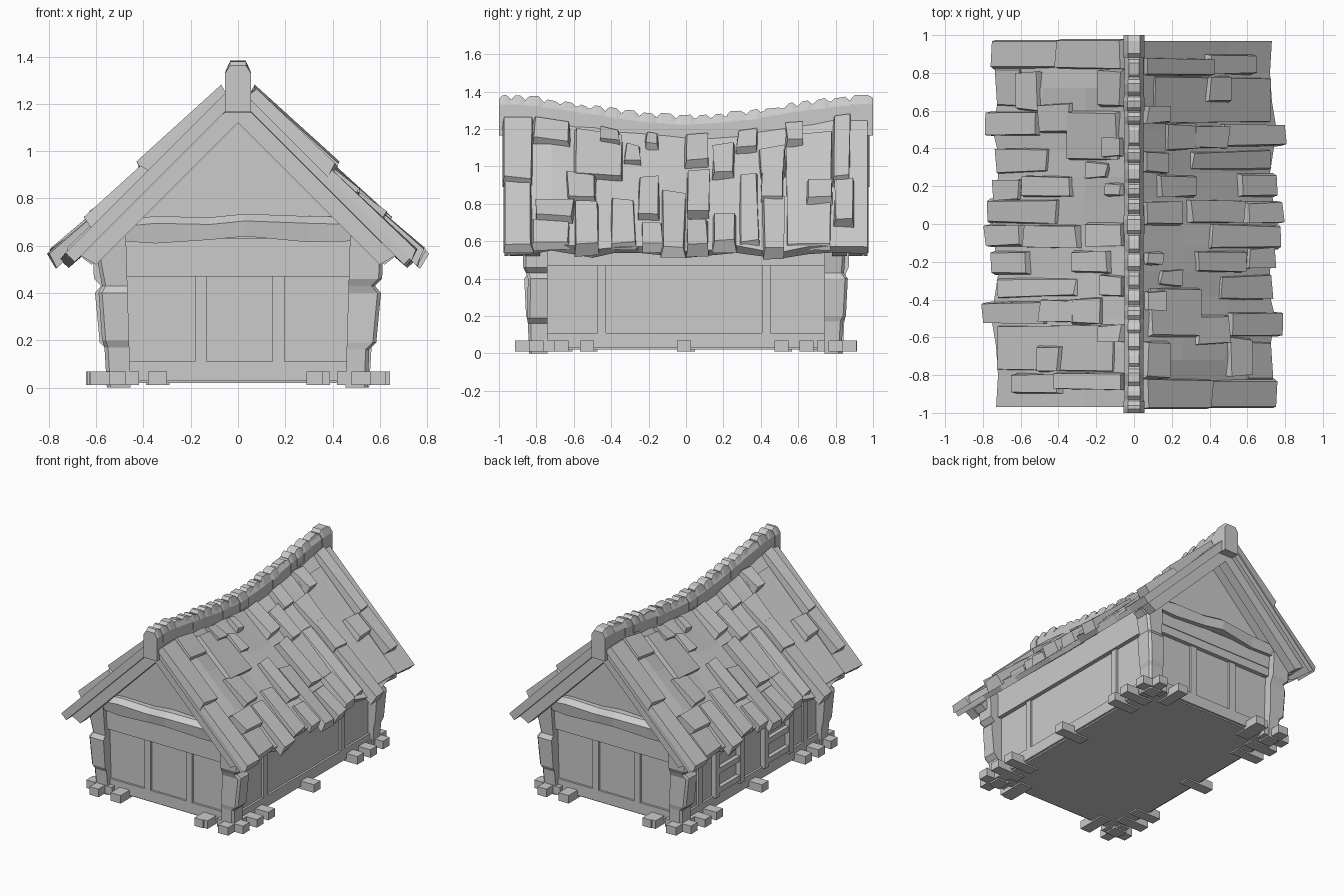
import bpy, math, random
from mathutils import Matrix, Vector

random.seed(4)
TURN = Matrix.Rotation(math.pi, 4, 'Z')
BOX = [(0, 3, 2, 1), (4, 5, 6, 7), (0, 1, 5, 4), (1, 2, 6, 5), (2, 3, 7, 6), (3, 0, 4, 7)]


def add(name, verts, faces, twin=True):
    """Flat shaded mesh; the building repeats when turned half way round."""
    me = bpy.data.meshes.new(name)
    me.from_pydata([Vector(v) for v in verts], [], faces)
    me.update()
    import bmesh
    bm = bmesh.new()
    bm.from_mesh(me)
    bmesh.ops.recalc_face_normals(bm, faces=bm.faces)
    bm.to_mesh(me)
    bm.free()
    ob = bpy.data.objects.new(name, me)
    bpy.context.collection.objects.link(ob)
    if twin:
        other = bpy.data.objects.new(name + "_opposite", me)
        other.matrix_world = TURN
        bpy.context.collection.objects.link(other)
    return ob


def box(name, x0, x1, y0, y1, z0, z1, twin=True):
    v = [(x, y, z) for z in (z0, z1) for x, y in ((x0, y0), (x1, y0), (x1, y1), (x0, y1))]
    return add(name, v, BOX, twin)


def loft(name, rings, twin=True):
    n = len(rings[0])
    faces = [tuple(range(n)), tuple(range(n * (len(rings) - 1), n * len(rings)))]
    for k in range(len(rings) - 1):
        for i in range(n):
            j = (i + 1) % n
            faces.append((k * n + i, k * n + j, k * n + n + j, k * n + n + i))
    return add(name, [p for r in rings for p in r], faces, twin)


def prism(name, outline, y0, y1, twin=True):
    return loft(name, [[(x, y, z) for x, z in outline] for y in (y0, y1)], twin)


def jit(a):
    return random.uniform(-a, a)


def sag(y):
    return 0.105 * math.cos(math.pi * y / 2) ** 2


def roof_z(x, y):
    return 1.3 - x - sag(y) * (1 - x / 0.75)


# Walls and gables
box("wall_body", -0.52, 0.52, -0.79, 0.79, 0.02, 0.66, False)
prism("gable_wall", [(-0.52, 0.6), (0.52, 0.6), (0.52, 0.67), (0, 1.19), (-0.52, 0.67)], -0.795, -0.75)

# End wall framing
box("end_bottom_rail", -0.5, 0.5, -0.805, -0.77, 0.03, 0.11)
box("end_top_rail", -0.5, 0.5, -0.82, -0.77, 0.47, 0.53)
box("end_upper_beam", -0.5, 0.5, -0.825, -0.77, 0.53, 0.63)
for x in (-0.158, 0.172):
    box("end_stud", x - 0.025, x + 0.025, -0.805, -0.77, 0.1, 0.48)
loft("gable_beam", [[(x, -0.78, a), (x, -y, a), (x, -y - 0.01, b - 0.03), (x, -y + 0.03, b), (x, -0.78, b)]
                    for x, y, a, b in ((-0.5, 0.85, 0.62, 0.71), (-0.35, 0.855, 0.61, 0.725),
                                       (-0.12, 0.86, 0.625, 0.72), (0.03, 0.875, 0.64, 0.735),
                                       (0.3, 0.85, 0.615, 0.725), (0.5, 0.85, 0.62, 0.72))])

# Side wall framing: plain on the right, window bays on the left
for s in (1, -1):
    def side(name, y0, y1, z0, z1, d=0.535):
        box(name, *sorted((s * 0.5, s * d)), y0, y1, z0, z1, False)
    side("side_bottom_rail", -0.76, 0.76, 0.03, 0.11)
    side("side_top_rail", -0.76, 0.76, 0.47, 0.66, 0.55)
    if s > 0:
        for y in (-0.45, 0.43):
            side("side_stud", y - 0.023, y + 0.023, 0.1, 0.48)
    else:
        for y in (-0.6, 0.6):
            side("side_stud", y - 0.023, y + 0.023, 0.1, 0.48)
        for c in (-0.27, 0.29):
            for d in (-0.14, 0.14):
                side("window_jamb", c + d - 0.023, c + d + 0.023, 0.1, 0.48, 0.555)
            for z in (0.14, 0.28, 0.42):
                side("window_bar", c - 0.14, c + 0.14, z - 0.02, z + 0.02, 0.55)

# Rough hewn corner posts: (z, outer x, outer y)
post_a = [(0, 0.55, 0.84), (0.16, 0.555, 0.845), (0.19, 0.585, 0.85), (0.4, 0.605, 0.845),
          (0.43, 0.58, 0.855), (0.46, 0.61, 0.87), (0.64, 0.615, 0.875)]
post_b = [(0, 0.555, 0.83), (0.17, 0.565, 0.84), (0.2, 0.575, 0.855), (0.4, 0.59, 0.865),
          (0.43, 0.575, 0.845), (0.64, 0.615, 0.86)]
for s, prof in ((1, post_a), (-1, post_b)):
    loft("corner_post", [[(s * (0.455 + 0.03 * z), -0.74, z), (s * x, -0.74, z), (s * x, -y + 0.015, z),
                          (s * (x - 0.015), -y, z), (s * (0.455 + 0.03 * z), -y, z)] for z, x, y in prof])

# Foundation beam ends
for x, w in ((-0.34, 0.04), (0.325, 0.035), (0.365, 0.025), (-0.51, 0.035), (0.52, 0.04)):
    box("sill_stub_end", x - w, x + w, -0.9 + jit(0.015), -0.7, 0.01, 0.068)
for y in (-0.8, -0.665, -0.53, -0.01, 0.51, 0.645, 0.8):
    box("sill_stub_side", 0.42, 0.63 + jit(0.015), y - 0.038, y + 0.038, 0.01, 0.068)

# Bargeboards under the roof ends
for s in (1, -1):
    prism("bargeboard", [(0, 1.12), (0, 1.23), (s * 0.67, 0.56), (s * 0.60, 0.52)], -0.94, -0.87)
    prism("inner_rafter", [(0, 1.14), (0, 1.21), (s * 0.66, 0.55), (s * 0.62, 0.52)], -0.86, -0.78)

# Roof slope: an uneven, sagging slab
EAVE = [(-0.97, .74), (-0.82, .73), (-0.72, .71), (-0.6, .73), (-0.5, .75), (-0.38, .72), (-0.25, .72),
        (-0.12, .735), (0, .75), (0.13, .735), (0.27, .72), (0.4, .74), (0.5, .755), (0.65, .73),
        (0.8, .72), (0.97, .73)]
rings = []
for y, e in EAVE:
    edge = abs(y) > 0.9
    top = []
    for f in (0, 0.33, 0.66, 1):
        x = 0.03 + f * (e - 0.03)
        top.append((x, y, roof_z(x, y) + (0 if edge else jit(0.012))))
    low = [(x - 0.039, y, roof_z(x, y) - 0.039) for x in (e, 0.04)]
    rings.append(top + low)
loft("roof_slope", rings)

# Shingles: (y0, y1, x top, x bottom, thickness)
SHINGLES = [
    (-.98, -.82, .05, .40, .035), (-.975, -.82, .38, .75, .025), (-.82, -.62, .05, .18, .04),
    (-.60, -.34, .08, .34, .03), (-.46, -.35, .05, .14, .045), (-.33, -.24, .13, .24, .035),
    (-.22, -.14, .05, .14, .04), (-.01, .12, .05, .24, .045), (.0, .13, .28, .56, .055),
    (0, .12, .58, .765, .05), (-.13, 0, .4, .77, .03), (.14, .26, .12, .31, .04), (.27, .38, .05, .17, .04),
    (.39, .53, .17, .33, .03), (.53, .63, .05, .17, .045), (.78, .88, .05, .40, .055),
    (.79, .90, .38, .62, .045), (.64, .78, .38, .50, .04), (.40, .52, .30, .48, .045),
    (.41, .53, .46, .78, .045), (-.26, -.14, .32, .57, .045), (-.64, -.48, .33, .49, .04),
    (-.81, -.60, .49, .61, .05), (-.83, -.62, .6, .73, .02), (-.6, -.46, .5, .765, .05),
    (-.24, -.12, .6, .745, .03), (.14, .27, .55, .74, .05), (-.4, -.27, .45, .73, .02),
    (.53, .78, .1, .73, .012), (.28, .39, .3, .72, .02)]
for y0, y1, xa, xb, t in SHINGLES:
    verts = []
    for lift in (-0.02, t):
        for x, y, k in ((xa, y0, .7), (xb, y0, 1), (xb, y1, 1), (xa, y1, .7)):
            in_y = 0.008 if lift > 0 else 0
            y += in_y if y == y0 else -in_y
            h = (lift * k if lift > 0 else lift) * 0.75 + (jit(0.004) if lift > 0 else 0)
            x += jit(0.008) - (0.012 if lift > 0 and k == 1 else 0)
            verts.append((x + h, y + jit(0.008) * (abs(y) < .9), roof_z(x, y) + h))
    add("shingle", verts, BOX)

# Ridge beam with a row of uneven caps
ys = [-0.985 + 1.97 * i / 16 for i in range(17)]
loft("ridge_beam", [[(-.05, y, 1.165 - sag(y)), (.05, y, 1.165 - sag(y)), (.05, y, 1.33 - sag(y)),
                     (.03, y, 1.36 - sag(y)), (-.03, y, 1.36 - sag(y)), (-.05, y, 1.33 - sag(y))]
                    for y in ys], False)
y = -1.0
while y < 0.99:
    end = min(y + random.uniform(0.07, 0.12), 1.0)
    end = 1.0 if end > 0.94 else end
    w, h = random.uniform(.043, .056), random.uniform(1.372, 1.388)
    low = 1.165 if (y == -1.0 or end == 1.0) else 1.27
    w = 0.055 if low < 1.2 else w
    loft("ridge_cap", [[(-w, p, low - sag(p)), (w, p, low - sag(p)), (w, p, h - .05 - sag(p)),
                        (w * .6, p, h - d - sag(p)), (-w * .6, p, h - d - sag(p)), (-w, p, h - .05 - sag(p))]
                       for p, d in ((y, .018), (y + .02, 0), (end - .03, jit(.006)), (end - .008 * (end < 1), .018))],
         False)
    y = end
